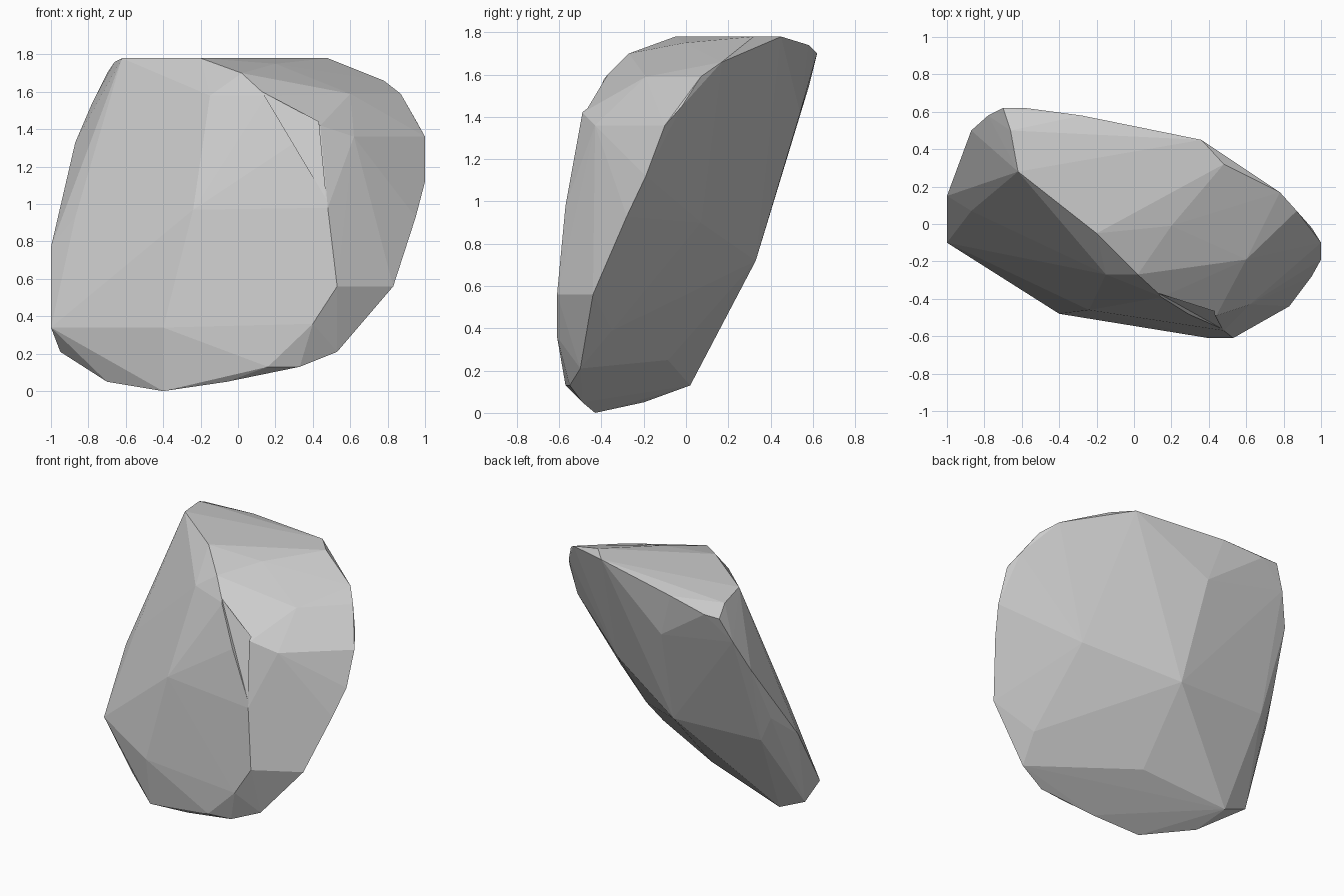
import bpy, bmesh

if "Cube" in bpy.data.objects:
    bpy.data.objects.remove(bpy.data.objects["Cube"])


def hull_object(name, points):
    """Wrap points in flat facets and return the object."""
    bm = bmesh.new()
    for p in points:
        bm.verts.new(p)
    bmesh.ops.convex_hull(bm, input=bm.verts[:])
    bmesh.ops.delete(bm, geom=[v for v in bm.verts if not v.link_faces], context='VERTS')
    bmesh.ops.recalc_face_normals(bm, faces=bm.faces[:])
    mesh = bpy.data.meshes.new(name)
    bm.to_mesh(mesh)
    bm.free()
    obj = bpy.data.objects.new(name, mesh)
    bpy.context.collection.objects.link(obj)
    return obj


# corner points of the faceted boulder, grouped by side
front = [(-1, -.1, .34), (-.87, .07, .93), (-.62, .28, 1.78), (-.4, -.48, .34),
         (-.24, -.46, .97), (-.2, -.05, 1.78), (-.15, -.27, 1.58), (.02, -.27, 1.7),
         (.15, -.39, 1.58), (.44, -.49, 1.42), (.48, -.57, .98), (.53, -.61, .56),
         (.4, -.61, .36)]
foot = [(-.4, -.43, 0), (-.7, -.2, .05), (-.95, 0, .21), (-.76, .02, .13),
        (-.06, -.49, .05), (.16, -.57, .13), (.33, -.55, .13), (.53, -.5, .21)]
right = [(.83, -.44, .56), (.95, -.28, .93), (1, -.19, 1.12), (1, -.1, 1.36),
         (.95, -.02, 1.45), (.87, .07, 1.59), (.78, .17, 1.66), (.6, -.19, 1.59),
         (.62, -.43, 1.36)]
crown = [(.2, -.01, 1.75), (.48, .32, 1.78), (.36, .45, 1.78), (-.28, .58, 1.74),
         (-.58, .62, 1.7), (-.7, .62, 1.7), (-.66, .5, 1.76)]
back = [(.5, .07, .9), (-.13, .33, .72), (.56, -.35, .39), (-.15, -.085, .25),
        (-.18, .54, 1.42)]
left = [(-1, .15, .77), (-.82, .315, .74), (-.91, .33, .93), (-.87, .5, 1.33),
        (-.78, .58, 1.54)]
boulder = hull_object("boulder", front + foot + right + crown + back + left)

# chipped hollow between the front ridge and the right bump
chip = [(.13, -.37, 1.6), (.47, -.56, 1.03), (.43, -.42, 1.44)]
cutter = hull_object("chip_cutter", chip + [(x, y - .5, z) for x, y, z in chip])
cutter.hide_render = True
cutter.hide_viewport = True
cut = boulder.modifiers.new("chip", 'BOOLEAN')
cut.operation = 'DIFFERENCE'
cut.solver = 'EXACT'
cut.object = cutter
